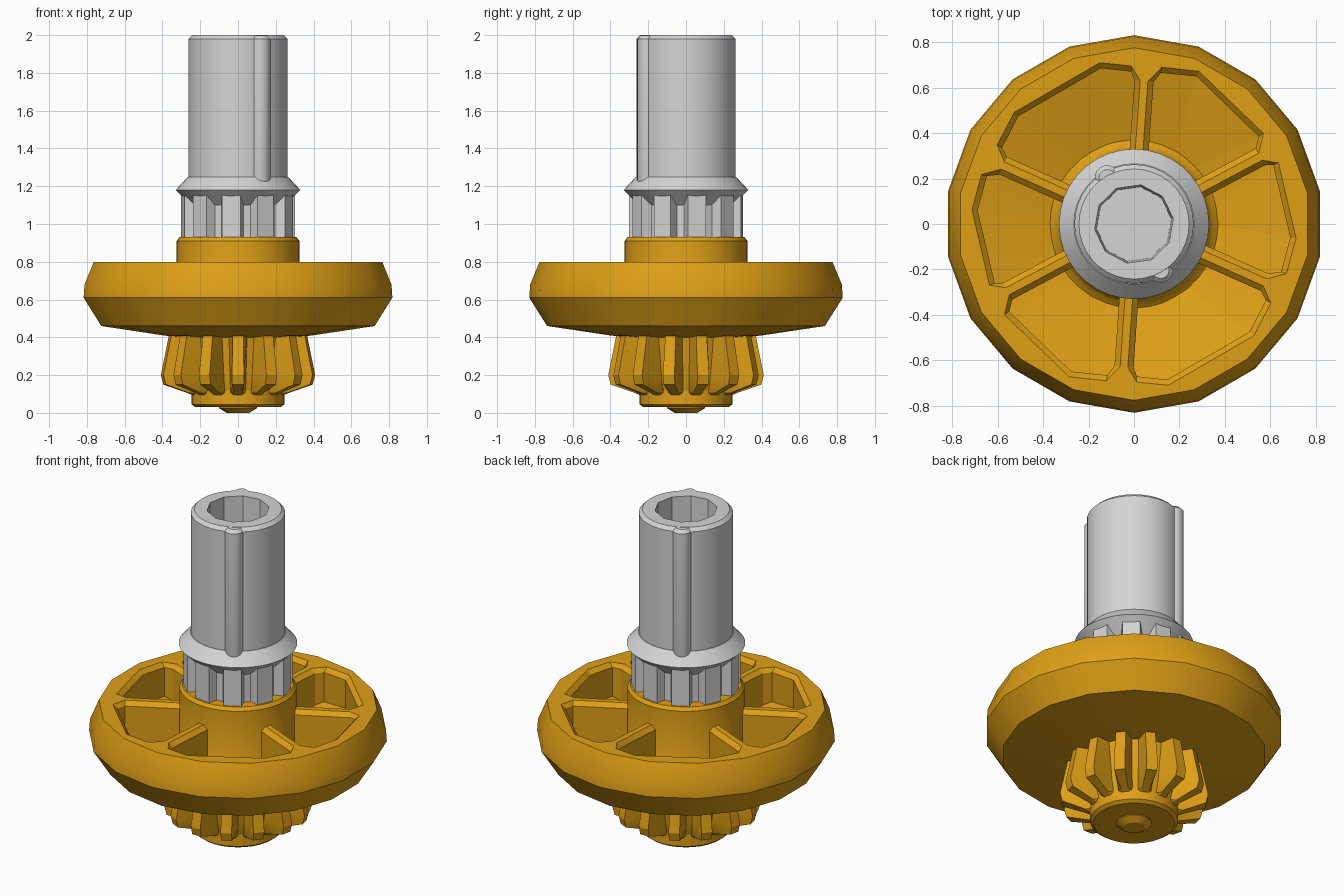
import bpy, bmesh
from math import sin, cos, pi, radians, sqrt, hypot

if "Cube" in bpy.data.objects:
    bpy.data.objects.remove(bpy.data.objects["Cube"])


def material(name, rgb):
    m = bpy.data.materials.new(name)
    m.diffuse_color = (*rgb, 1)
    m.use_nodes = True
    m.node_tree.nodes["Principled BSDF"].inputs["Base Color"].default_value = m.diffuse_color
    return m


GOLD = material("golden yellow", (0.74, 0.35, 0.008))
GREY = material("light grey", (0.66, 0.66, 0.66))


def finish(name, bm, mat, angle=30):
    bmesh.ops.recalc_face_normals(bm, faces=bm.faces)
    me = bpy.data.meshes.new(name)
    bm.to_mesh(me)
    bm.free()
    me.materials.append(mat)
    ob = bpy.data.objects.new(name, me)
    bpy.context.collection.objects.link(ob)
    smooth(ob, angle)
    return ob


def smooth(ob, angle):
    bpy.ops.object.select_all(action='DESELECT')
    ob.select_set(True)
    bpy.context.view_layer.objects.active = ob
    if angle:
        bpy.ops.object.shade_smooth_by_angle(angle=radians(angle))


def skin(bm, rings):
    """Closed solid through a stack of equal-length rings."""
    loops = [[bm.verts.new(p) for p in ring] for ring in rings]
    n = len(loops[0])
    for a, b in zip(loops, loops[1:]):
        for i in range(n):
            j = (i + 1) % n
            bm.faces.new((a[i], a[j], b[j], b[i]))
    bm.faces.new(loops[0][::-1])
    bm.faces.new(loops[-1])


def lathe(name, profile, segs, mat, phase=0, centre=(0, 0), angle=30):
    bm = bmesh.new()
    skin(bm, [[(centre[0] + r * cos(phase + 2 * pi * i / segs),
                centre[1] + r * sin(phase + 2 * pi * i / segs), z)
               for i in range(segs)] for r, z in profile])
    return finish(name, bm, mat, angle)


def toothed(name, levels, teeth, root_w, tip_w, mat, phase=-pi / 2):
    """Toothed solid; levels are (z, root radius, tip radius)."""
    bm = bmesh.new()
    step = 2 * pi / teeth
    rings = []
    for z, root, tip in levels:
        ring = []
        for t in range(teeth):
            for off, r in ((-root_w, root), (-tip_w, tip), (tip_w, tip), (root_w, root)):
                a = phase + (t + off) * step
                ring.append((r * cos(a), r * sin(a), z))
        rings.append(ring)
    skin(bm, rings)
    return finish(name, bm, mat, 20)


def carve(ob, cutter, angle):
    mod = ob.modifiers.new("cut", 'BOOLEAN')
    mod.operation = 'DIFFERENCE'
    mod.solver = 'EXACT'
    mod.object = cutter
    bpy.context.view_layer.update()
    deps = bpy.context.evaluated_depsgraph_get()
    me = bpy.data.meshes.new_from_object(ob.evaluated_get(deps))
    ob.modifiers.clear()
    ob.data = me
    bpy.data.objects.remove(cutter)
    smooth(ob, angle)


# Wheel disc
wheel = lathe("wheel", [(0.30, 0.40), (0.40, 0.41), (0.735, 0.46), (0.83, 0.61),
                        (0.825, 0.68), (0.775, 0.80)], 18, GOLD, pi / 2)

# Six pockets between the spokes: (spoke angle, next spoke angle, outer wall corners)
POCKETS = [(28, 86, [(35, 0.69), (67, 0.725), (80, 0.695)]),
           (86, 156, [(91, 0.69), (102, 0.72), (137, 0.715), (150, 0.69)]),
           (-24, 28, [(-18, 0.70), (-5, 0.71), (23, 0.685)])]


def polar(a, r):
    return r * cos(a), r * sin(a)


def edge_point(spoke, r, half):
    a = radians(spoke)
    u = sqrt(r * r - half * half)
    return u * cos(a) - half * sin(a), u * sin(a) + half * cos(a)


def pocket_outline(a0, a1, corners, grow, turn):
    half = 0.042 - grow
    outer = [edge_point(a0 + turn, 0.63, half)]
    outer += [polar(radians(a + turn), r - 0.02 + grow) for a, r in corners]
    outer.append(edge_point(a1 + turn, 0.63, -half))
    n = len(outer) - 1
    pad = 57.3 * half / 0.30
    inner = [polar(radians(a0 + pad + (a1 - a0 - 2 * pad) * i / n + turn), 0.30)
             for i in range(n + 1)]
    return inner, outer


bm = bmesh.new()
for turn in (0, 180):
    for a0, a1, corners in POCKETS:
        loops = []
        for z, grow in ((None, 0), (0.775, 0), (0.805, 0.03)):
            inner, outer = pocket_outline(a0, a1, corners, grow, turn)
            pts = inner + outer[::-1]
            # the floor slopes down towards the hub
            loops.append([bm.verts.new((x, y, z or 0.49 + 0.28 * (hypot(x, y) - 0.30)))
                          for x, y in pts])
        n = len(loops[0])
        for lo, hi in zip(loops, loops[1:]):
            for i in range(n):
                j = (i + 1) % n
                bm.faces.new((lo[i], lo[j], hi[j], hi[i]))
        for ring in (loops[0], loops[-1]):
            for i in range(n // 2 - 1):
                bm.faces.new((ring[i], ring[i + 1], ring[n - 2 - i], ring[n - 1 - i]))
pockets = finish("pocket_cutter", bm, GOLD, 0)
pockets.hide_render = True
carve(wheel, pockets, 30)

# Hub through the wheel
lathe("wheel_hub", [(0.30, 0.45), (0.385, 0.50), (0.345, 0.525), (0.325, 0.56),
                    (0.325, 0.91), (0.31, 0.93)], 36, GOLD)

# Bevel pinion under the wheel, with its collar and end boss
toothed("pinion", [(0.09, 0.22, 0.235), (0.105, 0.24, 0.27), (0.15, 0.255, 0.40),
                   (0.20, 0.265, 0.413), (0.42, 0.30, 0.368)], 14, 0.36, 0.17, GOLD)
lathe("pinion_collar", [(0.225, 0.03), (0.245, 0.045), (0.245, 0.12)], 32, GOLD)
lathe("end_boss", [(0.06, 0.0), (0.10, 0.025), (0.10, 0.05)], 20, GOLD)

# Splined neck and flared flange
toothed("splined_neck", [(0.88, 0.25, 0.302), (1.175, 0.25, 0.302)], 10, 0.38, 0.26, GREY,
        -pi / 2 - 0.12)
lathe("flange", [(0.23, 1.08), (0.33, 1.18), (0.265, 1.25)], 36, GREY)

# Hollow shaft
shaft = lathe("shaft", [(0.262, 1.22), (0.262, 1.98), (0.242, 2.0)], 36, GREY)
bore = lathe("bore_cutter", [(0.165, 1.30), (0.175, 2.05)], 10, GREY, radians(8), angle=0)
bore.hide_render = True
carve(shaft, bore, 30)

# Two ridges along the shaft
for name, a in (("front_ridge", -60), ("back_ridge", 120)):
    lathe(name, [(0.03, 1.205), (0.05, 1.215), (0.055, 1.235), (0.055, 1.98), (0.036, 1.999)],
          20, GREY, centre=polar(radians(a), 0.235))
